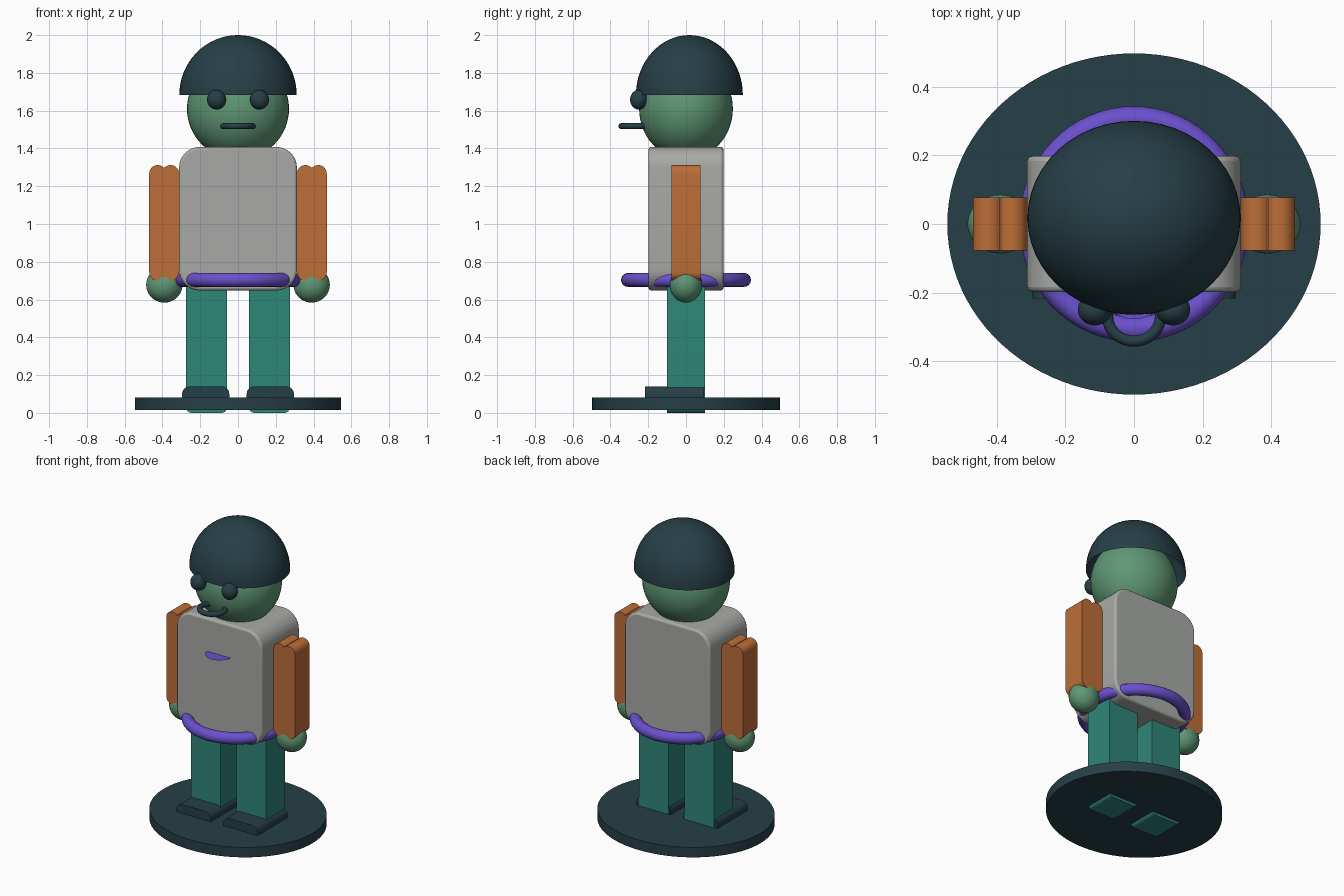
import bpy, bmesh, math
from mathutils import Vector

cube = bpy.data.objects.get("Cube")
if cube:
    bpy.data.objects.remove(cube, do_unlink=True)


def material(name, hex_code):
    """Flat colour from an sRGB hex code, stored as linear."""
    rgb = [int(hex_code[i:i + 2], 16) / 255 for i in (0, 2, 4)]
    col = [((c + 0.055) / 1.055) ** 2.4 for c in rgb] + [1]
    m = bpy.data.materials.new(name)
    m.use_nodes = True
    m.diffuse_color = col
    m.node_tree.nodes["Principled BSDF"].inputs["Base Color"].default_value = col
    return m


NAVY = material("dark navy", "263F47")
SKIN = material("green skin", "5F9775")
SHIRT = material("grey shirt", "A8AAA6")
SLEEVE = material("orange sleeve", "BD6E38")
TEAL = material("teal trousers", "2F8678")
PURPLE = material("purple", "6A50CC")


def finish(bm, name, mat, angle=35):
    """Turn a bmesh into a named, coloured, smooth-by-angle object."""
    bmesh.ops.recalc_face_normals(bm, faces=bm.faces)
    me = bpy.data.meshes.new(name)
    bm.to_mesh(me)
    bm.free()
    me.materials.append(mat)
    ob = bpy.data.objects.new(name, me)
    bpy.context.collection.objects.link(ob)
    bpy.ops.object.select_all(action="DESELECT")
    ob.select_set(True)
    bpy.context.view_layer.objects.active = ob
    bpy.ops.object.shade_smooth_by_angle(angle=math.radians(angle))
    return ob


def place(bm, scale, centre):
    bmesh.ops.scale(bm, vec=scale, verts=bm.verts)
    bmesh.ops.translate(bm, vec=centre, verts=bm.verts)


def ellipsoid(name, mat, centre, radii, dome=False):
    bm = bmesh.new()
    bmesh.ops.create_uvsphere(bm, u_segments=48, v_segments=32, radius=1)
    if dome:  # keep only the open upper half
        low = [v for v in bm.verts if v.co.z < -0.01]
        bmesh.ops.delete(bm, geom=low, context="VERTS")
    place(bm, radii, centre)
    return finish(bm, name, mat)


def block(name, mat, low, high, radius, soften=0):
    """Box whose edges running front to back are rounded."""
    low, high = Vector(low), Vector(high)
    bm = bmesh.new()
    bmesh.ops.create_cube(bm, size=1)
    place(bm, high - low, (low + high) / 2)
    edges = [e for e in bm.edges
             if abs(e.verts[0].co.y - e.verts[1].co.y) > 0.01]
    bmesh.ops.bevel(bm, geom=edges, offset=radius, segments=8, profile=0.5,
                    affect="EDGES")
    ob = finish(bm, name, mat)
    if soften:
        mod = ob.modifiers.new("soft_edges", "BEVEL")
        mod.width, mod.segments = soften, 3
    return ob


def ring(name, mat, centre, major, minor, scale=(1, 1, 1), n=64, m=16):
    bm = bmesh.new()
    loops = []
    for i in range(n):
        a = math.tau * i / n
        loop = []
        for j in range(m):
            b = math.tau * j / m
            r = major + minor * math.cos(b)
            loop.append(bm.verts.new((r * math.cos(a), r * math.sin(a),
                                      minor * math.sin(b))))
        loops.append(loop)
    for i in range(n):
        p, q = loops[i], loops[(i + 1) % n]
        for j in range(m):
            k = (j + 1) % m
            bm.faces.new((p[j], q[j], q[k], p[k]))
    place(bm, scale, centre)
    return finish(bm, name, mat, 60)


def sleeve(name, x):
    """Two-lobed profile, pushed from front to back."""
    half, lobe, low, high, depth = 0.079, 0.045, 0.7, 1.312, 0.077
    top = []
    for side in (1, -1):
        arc = []
        for i in range(11):
            a = math.radians(135 * i / 10)
            arc.append((side * (half - lobe + lobe * math.cos(a)),
                        high - lobe + lobe * math.sin(a)))
        top += arc if side > 0 else arc[::-1]
    outline = top + [(-u, low + high - w) for u, w in top]
    bm = bmesh.new()
    face = bm.faces.new([bm.verts.new((x + u, -depth, w)) for u, w in outline])
    new = bmesh.ops.extrude_face_region(bm, geom=[face])["geom"]
    verts = [g for g in new if isinstance(g, bmesh.types.BMVert)]
    bmesh.ops.translate(bm, vec=(0, 2 * depth, 0), verts=verts)
    return finish(bm, name, SLEEVE)


def disc(name, mat, centre, radii, height=0):
    bm = bmesh.new()
    if height:
        bmesh.ops.create_cone(bm, cap_ends=True, segments=96, radius1=1,
                              radius2=1, depth=height)
    else:
        bmesh.ops.create_circle(bm, cap_ends=True, segments=32, radius=1)
    place(bm, (*radii, 1), centre)
    return finish(bm, name, mat)


# Stand
disc("stand", NAVY, (0, 0, 0.049), (0.545, 0.498), 0.066)

# Body and belt
block("torso", SHIRT, (-0.312, -0.198, 0.648), (0.312, 0.198, 1.408), 0.11, 0.014)
ring("belt", PURPLE, (0, 0, 0.704), 0.307, 0.037, (0.975, 1, 1))
disc("chest_badge", PURPLE, (0, -0.198, 1.19), (0.085, 0.08))

# Head
ellipsoid("head", SKIN, (0, 0, 1.61), (0.27, 0.248, 0.268))
ellipsoid("hair", NAVY, (0, 0.018, 1.682), (0.311, 0.283, 0.318), dome=True)
ring("mouth", NAVY, (0, -0.268, 1.518), 0.074, 0.016, (1.05, 1, 1), 48, 12)

# Paired parts
for side, s in (("left", 1), ("right", -1)):
    ellipsoid(side + "_eye", NAVY, (s * 0.114, -0.25, 1.658), (0.05, 0.046, 0.052))
    sleeve(side + "_arm", s * 0.391)
    ellipsoid(side + "_hand", SKIN, (s * 0.39, 0, 0.678), (0.096, 0.086, 0.094))
    x0, x1 = sorted((s * 0.058, s * 0.275))
    block(side + "_leg", TEAL, (x0, -0.1, 0), (x1, 0.1, 0.7), 0.03)
    x0, x1 = sorted((s * 0.046, s * 0.296))
    block(side + "_shoe", NAVY, (x0, -0.218, 0.03), (x1, 0.094, 0.14), 0.04)
